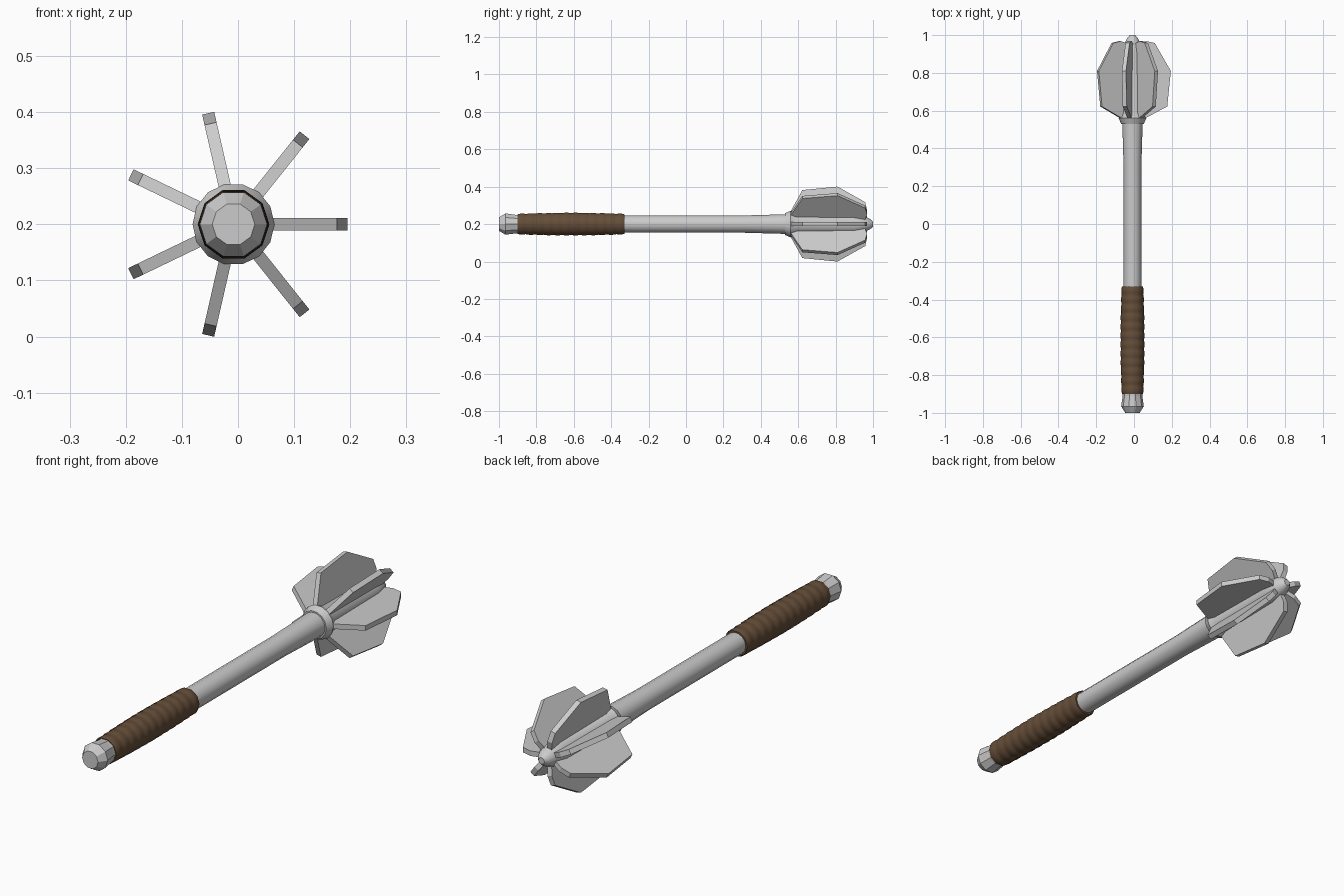
import bpy, bmesh, math

if "Cube" in bpy.data.objects:
    bpy.data.objects.remove(bpy.data.objects["Cube"])

CX, CZ = -0.008, 0.2   # axis of the mace runs along y
SIDES = 10

def finish(bm, name, mat=None, smooth=None):
    bmesh.ops.recalc_face_normals(bm, faces=bm.faces)
    me = bpy.data.meshes.new(name)
    bm.to_mesh(me)
    bm.free()
    ob = bpy.data.objects.new(name, me)
    bpy.context.collection.objects.link(ob)
    ob.location = (CX, 0, CZ)
    if mat:
        me.materials.append(mat)
    if smooth:
        bpy.ops.object.select_all(action='DESELECT')
        ob.select_set(True)
        bpy.context.view_layer.objects.active = ob
        bpy.ops.object.shade_smooth_by_angle(angle=math.radians(smooth))
    return ob

def lathe(name, profile, mat=None, smooth=None, sides=SIDES):
    """Turn (y, radius) points around the y axis, with capped ends."""
    bm = bmesh.new()
    rings = []
    for y, r in profile:
        rings.append([bm.verts.new((r * math.cos(2 * math.pi * i / sides), y,
                                    r * math.sin(2 * math.pi * i / sides)))
                      for i in range(sides)])
    for a, b in zip(rings, rings[1:]):
        for i in range(sides):
            j = (i + 1) % sides
            bm.faces.new((a[i], a[j], b[j], b[i]))
    bm.faces.new(rings[0])
    bm.faces.new(rings[-1])
    return finish(bm, name, mat, smooth)

leather = bpy.data.materials.new("leather")
leather.diffuse_color = (0.13, 0.075, 0.04, 1)
leather.use_nodes = True
leather.node_tree.nodes["Principled BSDF"].inputs["Base Color"].default_value = leather.diffuse_color

# pommel
lathe("pommel", [(-1, 0.038), (-0.965, 0.060), (-0.91, 0.052), (-0.89, 0.052)])

# wrapped grip with shallow ridges
turns = 12
y0, y1 = -0.9, -0.33
grip = [(y0, 0.055)]
for i in range(turns):
    step = (y1 - y0) / turns
    swell = 0.006 * math.sin(math.pi * (i + 0.5) / turns)
    for f, bump in ((0.15, 0.0), (0.3, 0.002), (0.7, 0.002), (0.85, 0.0)):
        grip.append((y0 + (i + f) * step, 0.056 + swell + bump))
grip.append((y1, 0.055))
lathe("grip", grip, leather, 40)

# shaft
lathe("shaft", [(-0.9, 0.047), (0.3, 0.047), (0.54, 0.054)], smooth=40, sides=14)

# head core with collar and rounded tip
lathe("head_core", [(0.53, 0.060), (0.56, 0.073), (0.59, 0.060), (0.90, 0.055),
                    (0.95, 0.044), (0.985, 0.028), (1.0, 0.014)], smooth=40, sides=14)

# seven flanges around the head
outline = [(0.56, 0.03), (0.56, 0.068), (0.622, 0.184), (0.81, 0.203),
           (0.958, 0.118), (0.968, 0.075), (0.955, 0.03)]
for k in range(7):
    bm = bmesh.new()
    face = bm.faces.new([bm.verts.new((r, y, -0.011)) for y, r in outline])
    ext = bmesh.ops.extrude_face_region(bm, geom=[face])
    top = [v for v in ext["geom"] if isinstance(v, bmesh.types.BMVert)]
    bmesh.ops.translate(bm, verts=top, vec=(0, 0, 0.022))
    flange = finish(bm, f"flange_{k + 1}")
    flange.rotation_euler = (0, -2 * math.pi * k / 7, 0)
